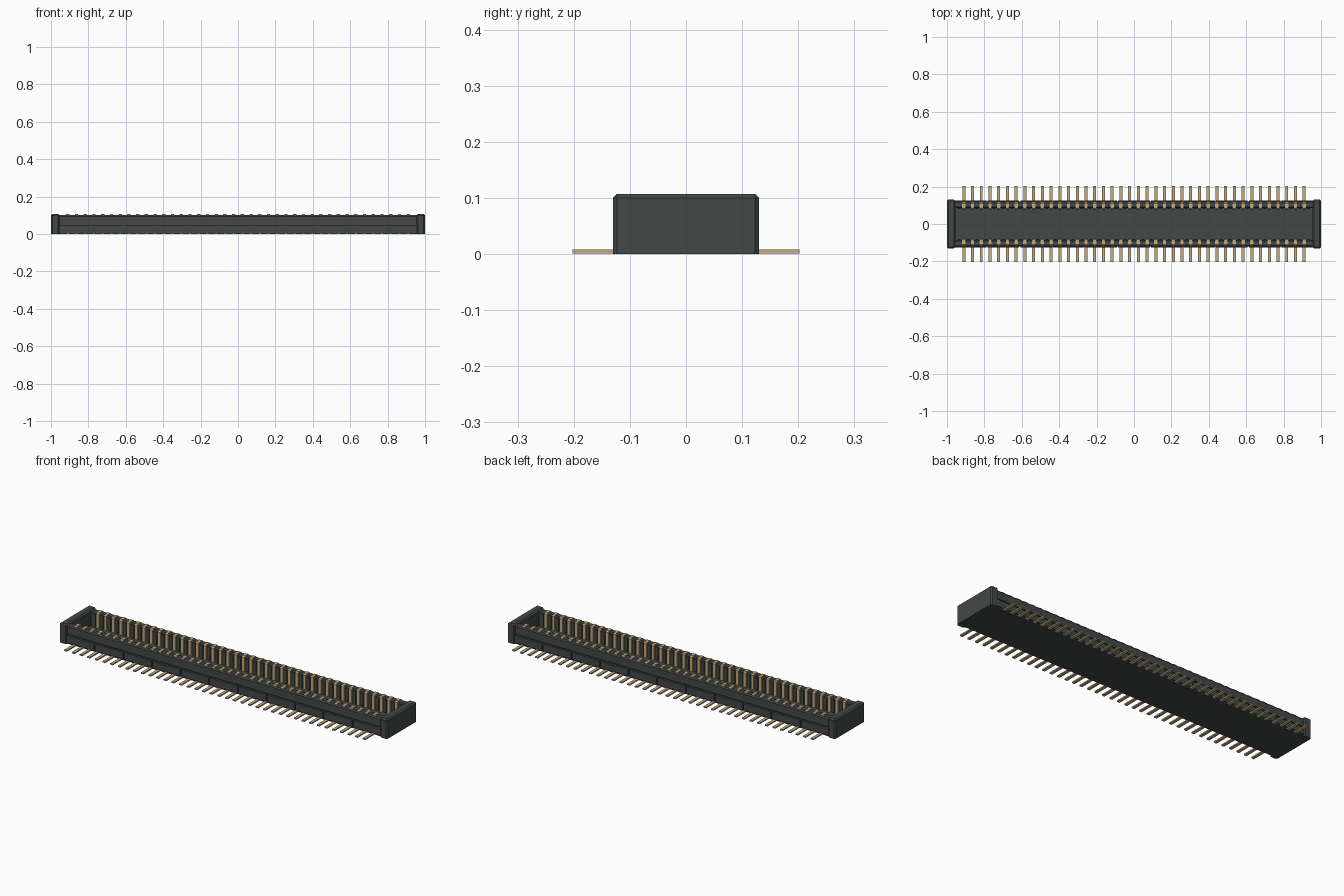
import bpy
import bmesh
from mathutils import Vector

cube = bpy.data.objects.get("Cube")
if cube:
    bpy.data.objects.remove(cube, do_unlink=True)


def material(name, color):
    m = bpy.data.materials.new(name)
    m.use_nodes = True
    m.diffuse_color = color
    m.node_tree.nodes["Principled BSDF"].inputs["Base Color"].default_value = color
    return m


HOUSING = material("charcoal plastic", (0.055, 0.065, 0.063, 1))
GOLD = material("gold contact", (0.56, 0.41, 0.21, 1))


def finish(name, bm, mat):
    bmesh.ops.recalc_face_normals(bm, faces=bm.faces)
    mesh = bpy.data.meshes.new(name)
    bm.to_mesh(mesh)
    bm.free()
    mesh.materials.append(mat)
    obj = bpy.data.objects.new(name, mesh)
    bpy.context.collection.objects.link(obj)
    return obj


def box(bm, lo, hi):
    """Axis-aligned box between two corners."""
    lo, hi = Vector(lo), Vector(hi)
    verts = bmesh.ops.create_cube(bm, size=1)["verts"]
    for v in verts:
        v.co = (lo + hi) / 2 + v.co * (hi - lo)
    return verts


def extrude_x(bm, profile, x0, x1):
    """Extrude a closed (y, z) profile along x."""
    face = bm.faces.new([bm.verts.new((x0, y, z)) for y, z in profile])
    new = bmesh.ops.extrude_face_region(bm, geom=[face])["geom"]
    for v in new:
        if isinstance(v, bmesh.types.BMVert):
            v.co.x = x1


SIDES = (-1, 1)
PINS = 40
PITCH = 1.82 / (PINS - 1)
INNER_X = 0.96
FLOOR = 0.022

# Floor of the housing
bm = bmesh.new()
box(bm, (-INNER_X, -0.12, 0), (INNER_X, 0.12, FLOOR))
finish("housing_floor", bm, HOUSING)

# Chamfered end blocks
for s, label in ((-1, "right"), (1, "left")):
    bm = bmesh.new()
    box(bm, (s * 0.955 if s > 0 else -1, -0.13, 0),
        (1 if s > 0 else -0.955, 0.13, 0.107))
    edges = [e for e in bm.edges if max(v.co.z for v in e.verts) > 0.05]
    bmesh.ops.bevel(bm, geom=edges, offset=0.007, segments=1, affect='EDGES')
    finish(label + "_end_block", bm, HOUSING)

# Long walls with a groove along the outer face
wall = [(0.085, 0), (0.12, 0), (0.12, 0.045), (0.114, 0.045),
        (0.114, 0.052), (0.121, 0.052), (0.121, 0.094),
        (0.115, 0.101), (0.09, 0.101), (0.085, 0.096)]
for s, label in ((-1, "front"), (1, "back")):
    bm = bmesh.new()
    extrude_x(bm, [(s * y, z) for y, z in wall], -INNER_X, INNER_X)
    finish(label + "_wall", bm, HOUSING)

    # Lower ledge panels separated by narrow seams
    bm = bmesh.new()
    count = 11
    step = 2 * INNER_X / count
    for i in range(count):
        x = -INNER_X + i * step
        ys = sorted((s * 0.118, s * 0.126))
        box(bm, (x + 0.003, ys[0], 0.008), (x + step - 0.003, ys[1], 0.045))
    finish(label + "_ledge_panels", bm, HOUSING)

    # Slim ribs between neighbouring contacts on the inner face
    bm = bmesh.new()
    for i in range(PINS + 1):
        x = (i - PINS / 2) * PITCH
        ys = sorted((s * 0.08, s * 0.087))
        box(bm, (x - 0.007, ys[0], FLOOR), (x + 0.007, ys[1], 0.094))
    finish(label + "_divider_ribs", bm, HOUSING)

# Contacts hooked over each wall, and solder tails at the base
hook = [(0.077, FLOOR), (0.077, 0.1), (0.083, 0.107), (0.11, 0.107),
        (0.116, 0.102), (0.116, 0.09), (0.108, 0.09), (0.108, 0.1),
        (0.09, 0.1), (0.087, 0.096), (0.087, FLOOR)]
for s, label in ((-1, "front"), (1, "back")):
    contacts, tails = bmesh.new(), bmesh.new()
    for i in range(PINS):
        x = (i - (PINS - 1) / 2) * PITCH
        extrude_x(contacts, [(s * y, z) for y, z in hook], x - 0.009, x + 0.009)
        ys = sorted((s * 0.11, s * 0.202))
        box(tails, (x - 0.008, ys[0], 0.001), (x + 0.008, ys[1], 0.008))
    finish(label + "_contacts", contacts, GOLD)
    finish(label + "_solder_tails", tails, GOLD)
